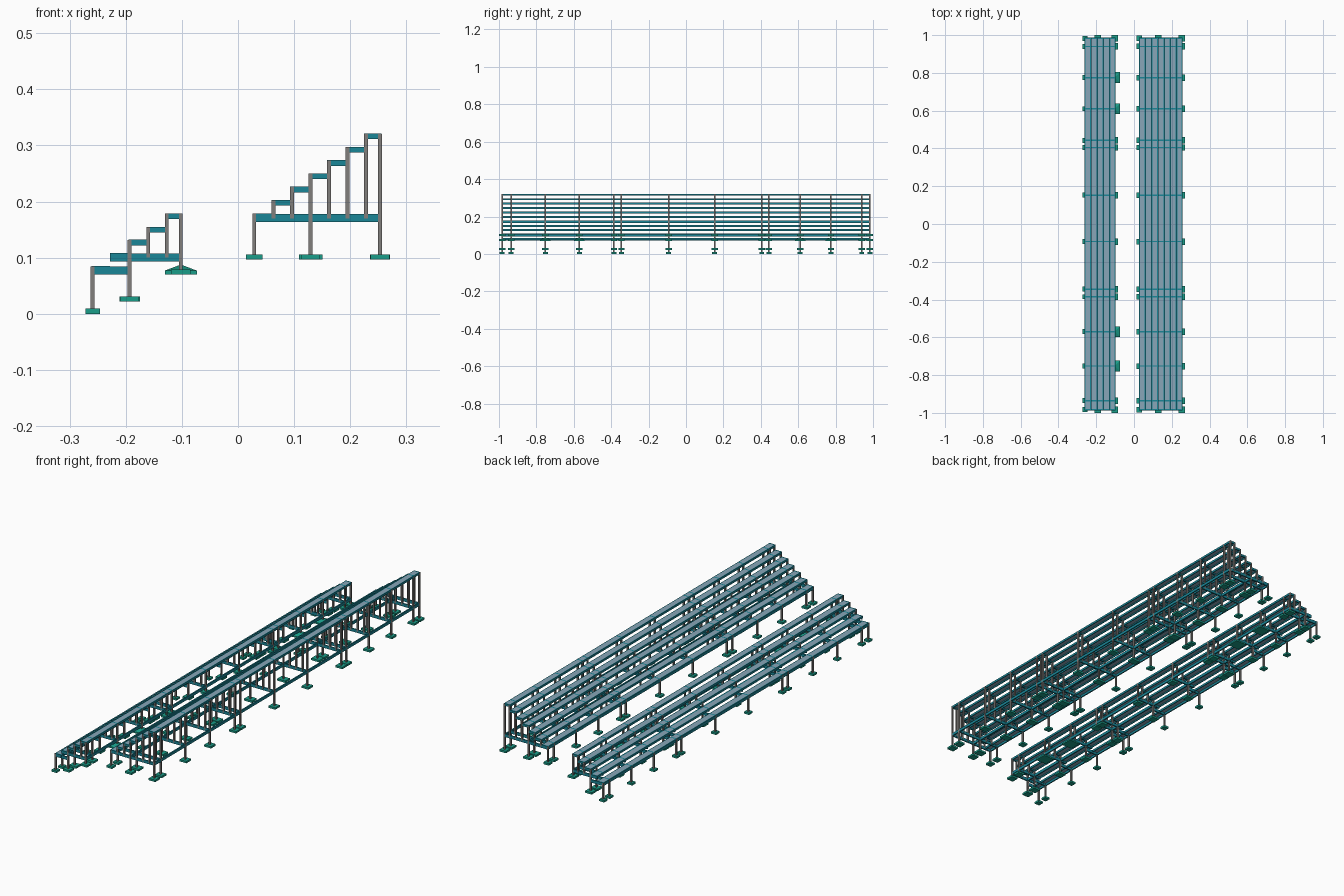
import bpy, bmesh

if "Cube" in bpy.data.objects:
    bpy.data.objects.remove(bpy.data.objects["Cube"])

FRAMES = [-0.983, -0.935, -0.752, -0.57, -0.385, -0.345, -0.093,
          0.153, 0.405, 0.443, 0.61, 0.775, 0.94, 0.983]
Y0, Y1 = FRAMES[0], FRAMES[-1]
T = 0.007          # post and beam thickness
DEPTH = 0.010      # tread thickness


def material(name, rgb):
    m = bpy.data.materials.new(name)
    m.diffuse_color = (*rgb, 1)
    m.use_nodes = True
    m.node_tree.nodes["Principled BSDF"].inputs["Base Color"].default_value = m.diffuse_color
    return m


STEEL = material("teal_steel", (0.01, 0.24, 0.31))
PAD = material("green_pad", (0.01, 0.34, 0.25))
DECK = material("blue_grey_deck", (0.25, 0.38, 0.48))
POST = material("post_grey", (0.22, 0.21, 0.2))


def box(bm, x, y, z, top_scale=1.0):
    """Box between three (min, max) ranges, optionally tapered at the top."""
    cx, cy = sum(x) / 2, sum(y) / 2
    rings = []
    for zz, s in ((z[0], 1.0), (z[1], top_scale)):
        rings.append([bm.verts.new((cx + (a - cx) * s, cy + (b - cy) * s, zz))
                      for a, b in ((x[0], y[0]), (x[1], y[0]), (x[1], y[1]), (x[0], y[1]))])
    lo, hi = rings
    bm.faces.new(lo[::-1])
    bm.faces.new(hi)
    for i in range(4):
        j = (i + 1) % 4
        bm.faces.new((lo[i], lo[j], hi[j], hi[i]))


def around(c, size=T):
    return (c - size / 2, c + size / 2)


def finish(bm, name, mat):
    me = bpy.data.meshes.new(name)
    bm.to_mesh(me)
    bm.free()
    me.materials.append(mat)
    bpy.context.collection.objects.link(bpy.data.objects.new(name, me))


def stand(name, treads, posts, beams, supports):
    """treads: (x0, x1, top); posts: (x, z0, z1); beams: (x0, x1, z0, z1);
    supports: (x, ground z, pad width, wide pad or not)."""
    # Treads: deck panels held in a steel edge frame
    edge, deck = bmesh.new(), bmesh.new()
    for x0, x1, top in treads:
        z = (top - DEPTH, top)
        for xr in ((x0, x0 + 0.004), (x1 - 0.004, x1)):
            box(edge, xr, (Y0 - T / 2, Y1 + T / 2), z)
        for y in FRAMES:
            box(edge, (x0 + 0.004, x1 - 0.004), around(y), z)
        for a, b in zip(FRAMES, FRAMES[1:]):
            box(deck, (x0 + 0.004, x1 - 0.004), (a + T / 2, b - T / 2), (top - 0.004, top))
    finish(edge, name + "_tread_frames", STEEL)
    finish(deck, name + "_tread_decks", DECK)

    # Upright posts on every frame
    bm = bmesh.new()
    for x, z0, z1 in posts:
        for y in FRAMES:
            box(bm, around(x), around(y, T + 0.001), (z0, z1 - 0.0005))
    finish(bm, name + "_posts", POST)

    # Base beams across each frame, with long rails tying the supports
    bm = bmesh.new()
    for x0, x1, z0, z1 in beams:
        for y in FRAMES:
            box(bm, (x0, x1), around(y, T - 0.001), (z0, z1 - 0.001))
    for x, ground, width, wide in supports:
        fit = [b for b in beams if b[0] - 0.01 <= x <= b[1] + 0.01]
        z0, z1 = fit[-1][2:]
        box(bm, around(x, 0.006), (Y0, Y1), (z0 + 0.0005, z1 - 0.0015))
    finish(bm, name + "_base_beams", STEEL)

    # Foot pads; a few rear ones are broad tapered footings
    bm = bmesh.new()
    for x, ground, width, wide in supports:
        for i, y in enumerate(FRAMES):
            if wide and i in (2, 3, 10, 11):
                box(bm, around(x, 0.057), around(y, 0.057), (ground, ground + 0.007))
                box(bm, around(x, 0.057), around(y, 0.057), (ground + 0.007, ground + 0.016), 0.16)
            else:
                s = min(width, 0.034)if i in (0, 13) else width
                box(bm, around(x, s), around(y, min(s, 0.034)), (ground, ground + 0.009))
    finish(bm, name + "_foot_pads", PAD)


# Lower stand: five treads, stepping down at the front
low_x = [-0.261, -0.228, -0.195, -0.162, -0.129, -0.099]
low_z = [0.085, 0.108, 0.132, 0.155, 0.179]
low_treads = list(zip(low_x, low_x[1:], low_z))
low_posts = [(-0.259, 0.008, 0.085), (-0.193, 0.028, 0.132), (-0.160, 0.1, 0.155),
             (-0.127, 0.1, 0.179), (-0.102, 0.076, 0.179)]
stand("lower_stand", low_treads, low_posts,
      [(-0.259, -0.193, 0.070, 0.085), (-0.228, -0.102, 0.093, 0.108)],
      [(-0.259, 0.0, 0.026, False), (-0.193, 0.022, 0.036, False),
       (-0.102, 0.070, 0.034, True)])

# Upper stand: seven treads on a level base
up_x = [0.027 + 0.033 * i for i in range(7)] + [0.256]
up_z = [0.179 + 0.0237 * i for i in range(7)]
up_treads = list(zip(up_x, up_x[1:], up_z))
up_posts = [(0.029, 0.105, up_z[0])]
up_posts += [(up_x[i] + T / 2, 0.105 if i == 3 else 0.17, up_z[i]) for i in range(1, 7)]
up_posts += [(0.253, 0.105, up_z[6])]
stand("upper_stand", up_treads, up_posts,
      [(0.027, 0.255, 0.164, 0.179)],
      [(0.029, 0.097, 0.029, False), (0.1295, 0.097, 0.042, False),
       (0.253, 0.097, 0.035, False)])
